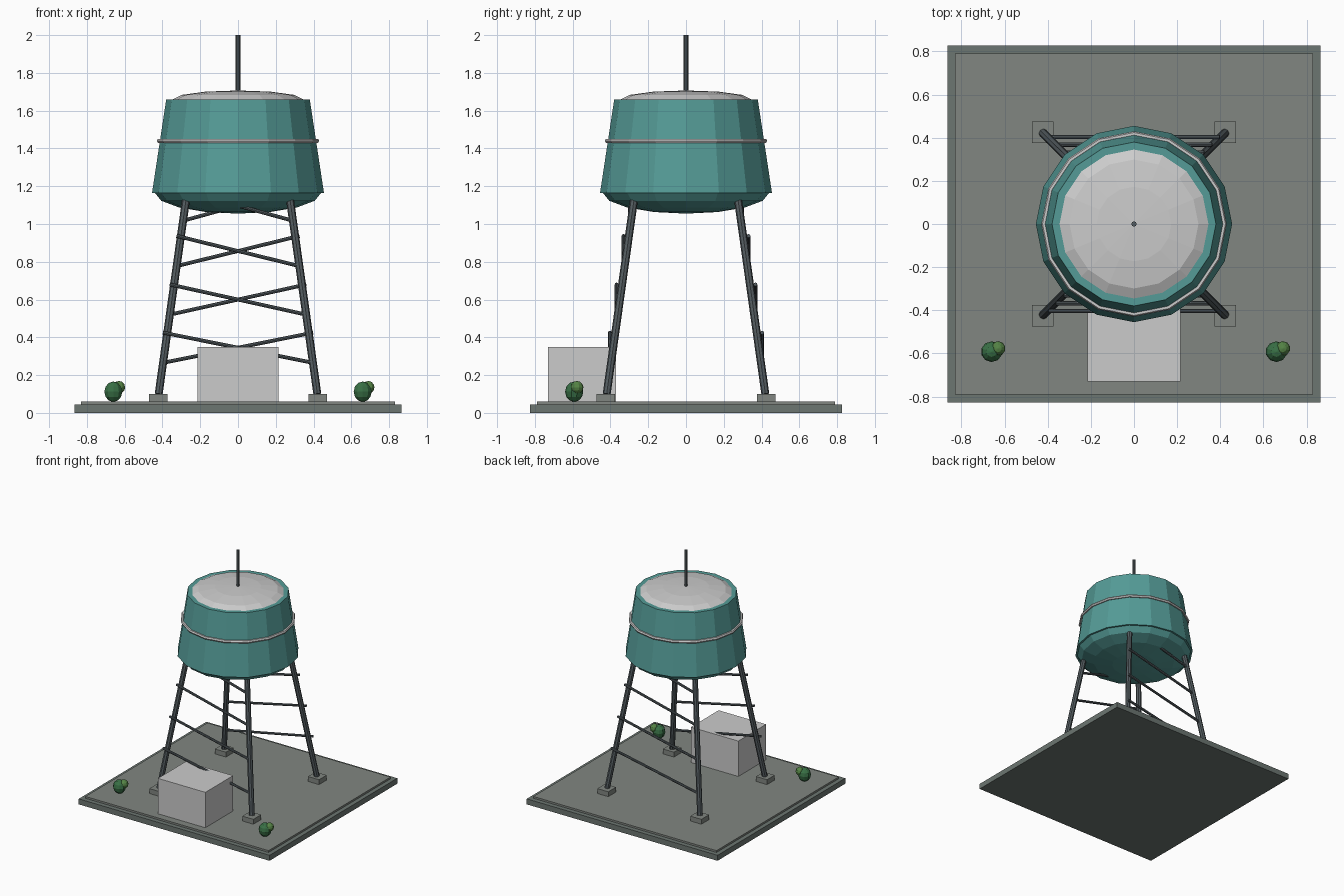
import bpy, math
from mathutils import Vector

if "Cube" in bpy.data.objects:
    bpy.data.objects.remove(bpy.data.objects["Cube"])


def material(name, rgb):
    m = bpy.data.materials.new(name)
    m.diffuse_color = (*rgb, 1)
    m.use_nodes = True
    m.node_tree.nodes["Principled BSDF"].inputs["Base Color"].default_value = m.diffuse_color
    return m


TEAL = material("teal_paint", (0.09, 0.33, 0.31))
STEEL = material("dark_steel", (0.09, 0.11, 0.12))
EDGE = material("dark_concrete", (0.15, 0.18, 0.165))
SLAB = material("concrete", (0.22, 0.24, 0.22))
LEAF = material("leaf", (0.04, 0.16, 0.06))
LEAF_LIGHT = material("light_leaf", (0.09, 0.23, 0.06))


def finish(name, mat=None):
    ob = bpy.context.object
    ob.name = name
    if mat:
        ob.data.materials.append(mat)
    return ob


def box(name, lo, hi, mat=None):
    lo, hi = Vector(lo), Vector(hi)
    bpy.ops.mesh.primitive_cube_add(size=1, location=(lo + hi) / 2)
    bpy.context.object.scale = hi - lo
    return finish(name, mat)


def rod(name, a, b, r, mat, sides=8):
    a, b = Vector(a), Vector(b)
    bpy.ops.mesh.primitive_cylinder_add(vertices=sides, radius=r, depth=(b - a).length,
                                        location=(a + b) / 2)
    bpy.context.object.rotation_euler = (b - a).to_track_quat('Z', 'Y').to_euler()
    return finish(name, mat)


def lathe(name, profile, mat=None, n=16):
    """Revolve (radius, z) points; a zero radius closes to a single point."""
    verts, rings, faces = [], [], []
    for r, z in profile:
        count = n if r > 0 else 1
        rings.append([len(verts) + i for i in range(count)])
        verts += [(r * math.cos(math.tau * i / n), r * math.sin(math.tau * i / n), z)
                  for i in range(count)]
    for a, b in zip(rings, rings[1:]):
        for i in range(n):
            j = (i + 1) % n
            quad = [a[i % len(a)], a[j % len(a)], b[j % len(b)], b[i % len(b)]]
            faces.append(list(dict.fromkeys(quad)))
    me = bpy.data.meshes.new(name)
    me.from_pydata(verts, [], faces)
    ob = bpy.data.objects.new(name, me)
    bpy.context.collection.objects.link(ob)
    if mat:
        me.materials.append(mat)
    return ob


def cap(r, z, height, steps):
    """Elliptical cap profile from rim to pole."""
    angles = [math.pi / 2 * i / steps for i in range(steps)]
    return [(r * math.cos(a), z + height * math.sin(a)) for a in angles] + [(0, z + height)]


# Ground slabs
box("ground_base", (-0.865, -0.827, 0), (0.865, 0.827, 0.045), EDGE)
box("ground_slab", (-0.83, -0.79, 0.045), (0.83, 0.79, 0.06), SLAB)


# Legs and footings
def leg_at(z):
    return 0.42 - 0.145 * (z - 0.10) / 1.03


for sx, side in ((-1, "left"), (1, "right")):
    for sy, end in ((-1, "front"), (1, "back")):
        cx, cy = 0.422 * sx, 0.425 * sy
        box(f"{end}_{side}_footing", (cx - 0.05, cy - 0.05, 0.06), (cx + 0.05, cy + 0.05, 0.10), SLAB)
        lo, hi = leg_at(0.10), leg_at(1.13)
        rod(f"{end}_{side}_leg", (sx * lo, sy * lo, 0.10), (sx * hi, sy * hi, 1.13), 0.021, STEEL)

# Diagonal braces, opposite slopes on front and back
for level, zm in enumerate((0.345, 0.60, 0.857, 1.097)):
    h, y = leg_at(zm) + 0.012, leg_at(zm) + 0.018
    for s, end in ((-1, "front"), (1, "back")):
        rod(f"{end}_brace_{level + 1}", (s * h, s * y, zm + 0.08), (-s * h, s * y, zm - 0.08),
            0.01, STEEL)

# Tank, bowl, roof, band and mast
lathe("tank", [(0, 1.66), (0.38, 1.66), (0.455, 1.165), (0, 1.165)][::-1], TEAL)
lathe("tank_bowl", cap(0.44, 1.165, -0.11, 4)[::-1], TEAL)
lathe("tank_roof", cap(0.345, 1.66, 0.047, 3))
bpy.ops.mesh.primitive_torus_add(major_radius=0.418, minor_radius=0.012, major_segments=16,
                                 minor_segments=6, location=(0, 0, 1.44))
finish("tank_band")
rod("mast", (0, 0, 1.69), (0, 0, 2.0), 0.012, STEEL)

# Pump house
box("pump_house", (-0.215, -0.73, 0.06), (0.215, -0.37, 0.35))


# Bushes
def ball(name, loc, scale, mat):
    bpy.ops.mesh.primitive_uv_sphere_add(segments=10, ring_count=6, radius=1, location=loc)
    bpy.context.object.scale = scale
    finish(name, mat)


for x, side in ((-0.66, "left"), (0.66, "right")):
    ball(f"{side}_bush", (x, -0.592, 0.112), (0.05, 0.048, 0.054), LEAF)
    ball(f"{side}_bush_top", (x + 0.03, -0.577, 0.135), (0.034, 0.034, 0.034), LEAF_LIGHT)
